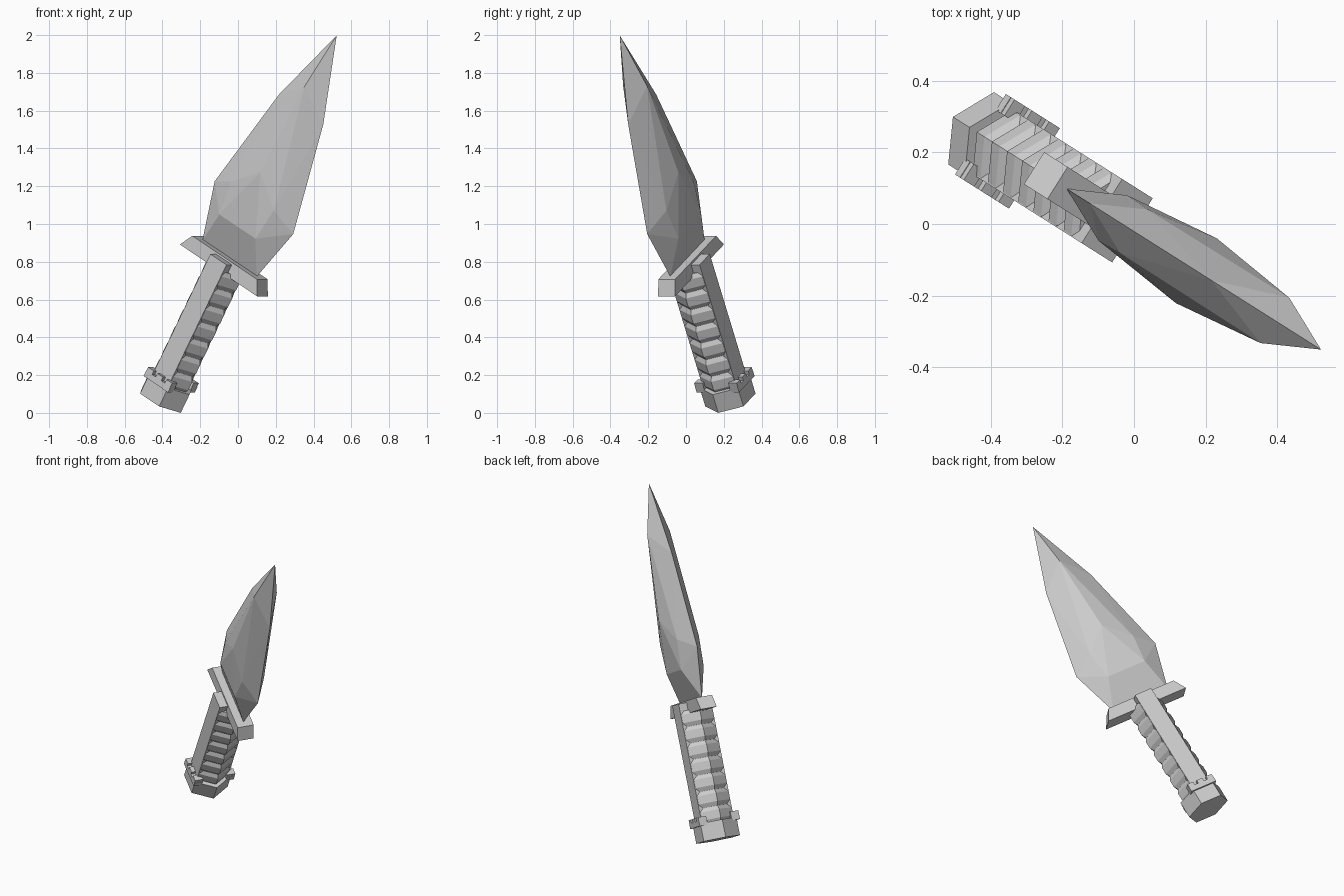
import bpy, bmesh, math
from mathutils import Matrix, Vector

if "Cube" in bpy.data.objects:
    bpy.data.objects.remove(bpy.data.objects["Cube"])

# Local frame: x = blade width, y = thickness, z = along the dagger axis
POSE = (Matrix.Translation((-0.333, 0.190, 0.217))
        @ Matrix.Rotation(math.radians(-32.3), 4, 'Z')
        @ Matrix.Rotation(math.radians(29.6), 4, 'Y'))


def finish(bm, name):
    bmesh.ops.recalc_face_normals(bm, faces=bm.faces)
    me = bpy.data.meshes.new(name)
    bm.to_mesh(me)
    bm.free()
    me.transform(POSE)
    ob = bpy.data.objects.new(name, me)
    bpy.context.collection.objects.link(ob)
    return ob


def hull(name, points):
    """Convex faceted solid from points mirrored in width and thickness."""
    bm = bmesh.new()
    for p in {(a * x, b * y, z) for x, y, z in points for a in (-1, 1) for b in (-1, 1)}:
        bm.verts.new(p)
    bmesh.ops.remove_doubles(bm, verts=bm.verts, dist=1e-4)
    res = bmesh.ops.convex_hull(bm, input=bm.verts)
    junk = [v for v in res["geom_interior"] if isinstance(v, bmesh.types.BMVert)]
    bmesh.ops.delete(bm, geom=junk, context='VERTS')
    bmesh.ops.dissolve_limit(bm, angle_limit=0.01, verts=bm.verts, edges=bm.edges)
    return finish(bm, name)


def hex_lathe(name, profile):
    """Six-sided column, flat towards front and back, from (radius, height) pairs."""
    bm = bmesh.new()
    rings = [[bm.verts.new((r * math.cos(i * math.pi / 3), r * math.sin(i * math.pi / 3), z))
              for i in range(6)] for r, z in profile]
    for a, b in zip(rings, rings[1:]):
        for i in range(6):
            j = (i + 1) % 6
            bm.faces.new((a[i], a[j], b[j], b[i]))
    bm.faces.new(rings[0])
    bm.faces.new(rings[-1])
    return finish(bm, name)


def box(name, lo, hi):
    bm = bmesh.new()
    bmesh.ops.create_cube(bm, size=1)
    lo, hi = Vector(lo), Vector(hi)
    for v in bm.verts:
        v.co = (lo + hi) / 2 + v.co * (hi - lo)
    return finish(bm, name)


# Blade: sharp outline, then raised crest points
hull("blade", [(0.195, 0, 0.69), (0.283, 0, 1.0), (0.16, 0, 1.597), (0, 0, 2.049),
               (0.13, 0.075, 0.885), (0.155, 0.072, 1.07), (0, 0.107, 1.215), (0, 0.075, 1.74)])

# Crossguard
hull("crossguard", [(0.233, 0.053, 0.696), (0.278, 0.053, 0.618)])

# Wrapped grip
N, Z0, Z1 = 7, -0.07, 0.64
step = (Z1 - Z0) / N
profile = []
for k in range(N):
    z = Z0 + k * step
    profile += [(0.104, z), (0.119, z + 0.25 * step), (0.119, z + 0.75 * step), (0.104, z + step - 0.002)]
hex_lathe("grip", profile)

# Flat strips along the front and back of the grip
for side, label in ((-1, "front"), (1, "back")):
    ys = sorted((side * 0.05, side * 0.106))
    box("grip_strip_" + label, (-0.058, ys[0], -0.07), (0.058, ys[1], 0.685))

# Pommel
hex_lathe("pommel", [(0.138, -0.171), (0.138, -0.06)])

# Clasp bars with small teeth on the front and back of the pommel
for side, label in ((-1, "front"), (1, "back")):
    ys = sorted((side * 0.08, side * 0.133))
    box("pommel_bar_" + label, (-0.088, ys[0], -0.075), (0.088, ys[1], -0.042))
    for i in (-1, 0, 1):
        box(f"pommel_tooth_{label}_{i + 2}", (i * 0.066 - 0.02, ys[0], -0.045),
            (i * 0.066 + 0.02, ys[1], -0.02))
